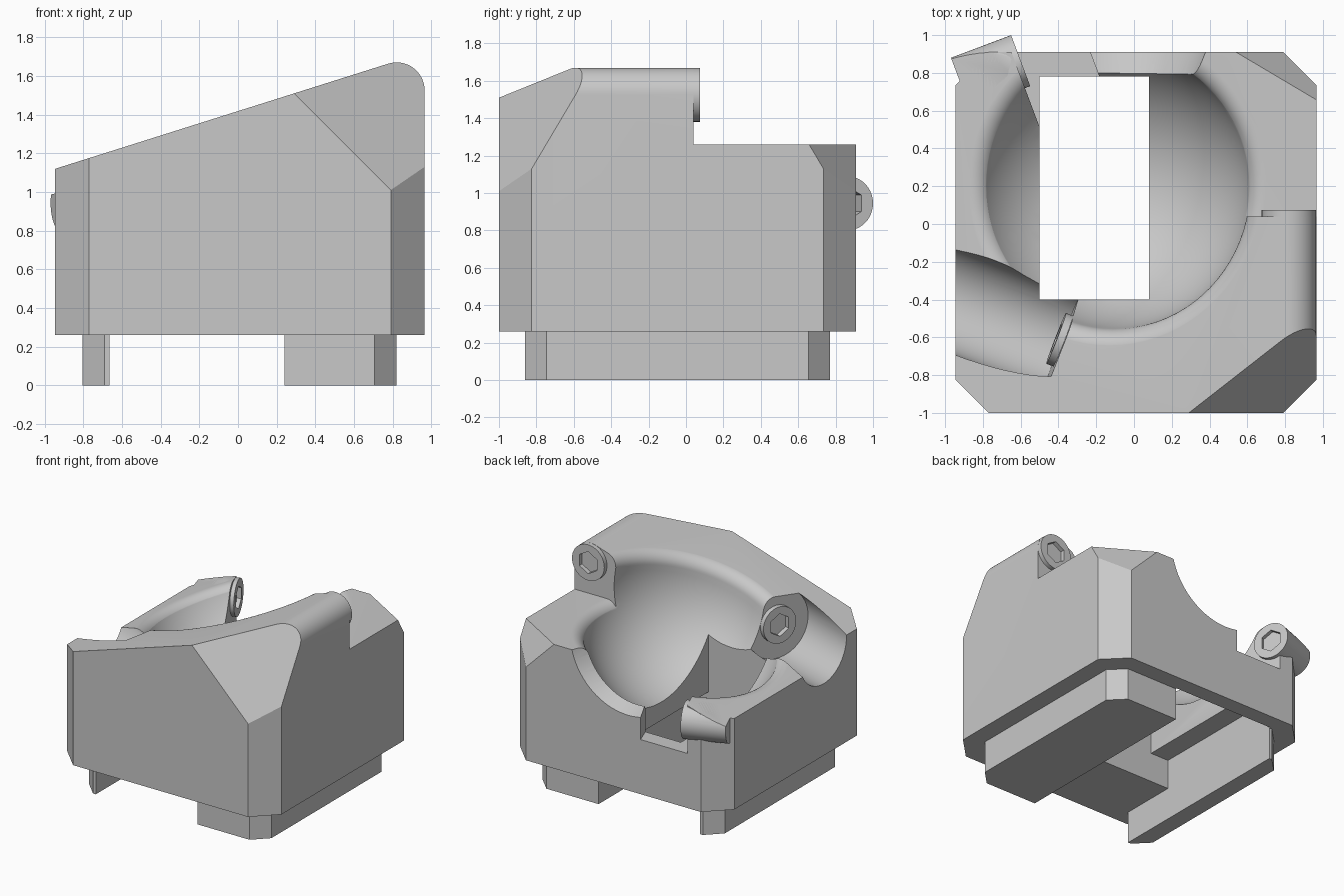
import bpy, bmesh, math
from mathutils import Vector, Matrix

if "Cube" in bpy.data.objects:
    bpy.data.objects.remove(bpy.data.objects["Cube"], do_unlink=True)

grey = bpy.data.materials.new("plain_grey")
grey.use_nodes = True
grey.diffuse_color = (0.58, 0.58, 0.58, 1)
grey.node_tree.nodes["Principled BSDF"].inputs["Base Color"].default_value = (0.58, 0.58, 0.58, 1)


def finish(name, bm):
    bmesh.ops.remove_doubles(bm, verts=bm.verts, dist=1e-5)
    bmesh.ops.recalc_face_normals(bm, faces=bm.faces)
    me = bpy.data.meshes.new(name)
    bm.to_mesh(me)
    bm.free()
    me.materials.append(grey)
    ob = bpy.data.objects.new(name, me)
    bpy.context.collection.objects.link(ob)
    return ob


def prism(name, pts, place, lo, hi):
    """Extrude a 2D outline between lo and hi; place maps (a, b, t) to xyz."""
    bm = bmesh.new()
    low = [bm.verts.new(place(a, b, lo)) for a, b in pts]
    top = [bm.verts.new(place(a, b, hi)) for a, b in pts]
    bm.faces.new(low)
    bm.faces.new(top)
    n = len(pts)
    for i in range(n):
        j = (i + 1) % n
        bm.faces.new((low[i], low[j], top[j], top[i]))
    return finish(name, bm)


def upright(a, b, t):
    return (a, b, t)


def sideways(a, b, t):
    return (a, t, b)


def block(name, x, y, z):
    return prism(name, [(x[0], y[0]), (x[1], y[0]), (x[1], y[1]), (x[0], y[1])], upright, *z)


def rod(name, start, direction, length, r, n=48, r2=None):
    d = Vector(direction).normalized()
    mid = Vector(start) + d * length / 2
    bm = bmesh.new()
    bmesh.ops.create_cone(bm, cap_ends=True, segments=n, radius1=r, radius2=r if r2 is None else r2,
                          depth=length,
                          matrix=Matrix.Translation(mid) @ d.to_track_quat('Z', 'Y').to_matrix().to_4x4())
    return finish(name, bm)


def combine(ob, tool, op='DIFFERENCE'):
    mod = ob.modifiers.new("cut", 'BOOLEAN')
    mod.operation, mod.solver, mod.object = op, 'EXACT', tool
    bpy.context.view_layer.objects.active = ob
    bpy.ops.object.modifier_apply(modifier=mod.name)
    bpy.data.objects.remove(tool, do_unlink=True)


def smooth(ob):
    bpy.ops.object.select_all(action='DESELECT')
    ob.select_set(True)
    bpy.context.view_layer.objects.active = ob
    bpy.ops.object.shade_smooth_by_angle(angle=math.radians(30))


# Housing: sloped profile with one rounded edge, corners trimmed by an octagon
X0, X1, Y0, Y1, C = -0.945, 0.965, -1.0, 0.91, 0.175
R_EDGE, EDGE_X, EDGE_Z = 0.145, 0.82, 1.525
arc = [(EDGE_X + R_EDGE * math.cos(math.radians(a)), EDGE_Z + R_EDGE * math.sin(math.radians(a)))
       for a in [107.5 * i / 16 for i in range(17)]]
housing = prism("housing", [(X0, 0.26), (X1, 0.26)] + arc + [(X0, 1.12)], sideways, Y0, Y1)
octagon = [(X0 + C, Y0), (X1 - C, Y0), (X1, Y0 + C), (X1, Y1 - C),
           (X1 - C, Y1), (X0 + C, Y1), (X0, Y1 - C), (X0, Y0 + C)]
combine(housing, prism("corner_trim", octagon, upright, 0.1, 2), 'INTERSECT')


# Lower steps: flat at the back, sloped along the low side
def side_step():
    return prism("side_step_cut", [(-2, 0.66), (-0.1, 1.26), (-0.1, 2), (-2, 2)], sideways, -0.36, 2)


combine(housing, block("step_cut", (-2, 2), (0.04, 2), (1.26, 2)))
combine(housing, side_step())

# Slanted cuts across the two tall corners
for sy, y in ((-1, Y0 + C), (1, Y1 - C)):
    n = Vector((0.455, 0.767 * sy, 0.455))
    combine(housing, rod("corner_cut", (X1, y, 1.13), n, 1, 2, 4))


# Bowl: part of a sphere with a rolled lip, for a rim that lies drop below the centre
def bowl(drop, lean, R, F=0.1):
    lip = math.sqrt((R + F) ** 2 - (drop + F) ** 2)
    tilt = math.atan2(drop + F, lip)
    profile = [(0, 0.6), (lip, 0.6)]
    for i in range(11):
        a = math.pi / 2 + (math.pi / 2 - tilt) * i / 10
        profile.append((lip + F * math.cos(a), -drop - F + F * math.sin(a)))
    for i in range(1, 25):
        a = tilt + (math.pi / 2 - tilt) * i / 24
        profile.append((R * math.cos(a) if i < 24 else 0, -R * math.sin(a)))
    bm = bmesh.new()
    vs = [bm.verts.new((r, 0, h)) for r, h in profile]
    es = [bm.edges.new(p) for p in zip(vs, vs[1:])]
    bmesh.ops.spin(bm, geom=vs + es, cent=(0, 0, 0), axis=(0, 0, 1), angle=math.tau, steps=80,
                   use_duplicate=False)
    bm.transform(Matrix.Translation((-0.13, 0.2, 1.378)) @ Matrix.Rotation(lean, 4, 'Y'))
    return finish("bowl_cut", bm)


combine(housing, bowl(0, -0.306, 0.76))
for drop, lean, x, y in ((0.121, -0.306, (-2, -0.1), (-0.36, 2)), (0.118, 0, (-0.12, 2), (0.04, 2))):
    lower_bowl = bowl(drop, lean, 0.757)
    combine(lower_bowl, block("bowl_limit", x, y, (0.85, 3)), 'INTERSECT')
    combine(housing, lower_bowl)

# Dip in the back rim
combine(housing, rod("rim_cut", (-0.12, 0.75, 1.38), (0, 1, 0), 0.2, 0.45, 64, 0.53))

# Hollow underside and the window into the bowl
combine(housing, block("underside_cut", (-0.665, 0.24), (-0.4, 0.78), (0, 0.5)))
combine(housing, block("window_cut", (-0.5, 0.08), (-0.4, 0.78), (0.2, 1.1)))

# Slot for the back roller, square to its axle
back_axis = Vector((0.936, 0.352, 0)).normalized()
side = Vector((-back_axis.y, back_axis.x, 0))
back_face = Vector((-0.6, 0.865, 0))
corners = [back_face + back_axis * t + side * s
           for t, s in ((-0.03, -0.38), (0.36, -0.38), (0.36, 0.25), (-0.03, 0.25))]
combine(housing, prism("slot_cut", [(c.x, c.y) for c in corners], upright, 0.7, 2))

# Trough that gives access to the front screw
front_axis = Vector((0.93, -0.36, -0.04)).normalized()
front_face = Vector((-0.375, -0.62, 1.09))
combine(housing, rod("trough_cut", front_face - front_axis * 1.2, front_axis, 1.2, 0.275, 64))
smooth(housing)


# Screws: round bosses with a deep hexagon socket in the end
def screw(name, face, axis, length, r=0.144):
    face, axis = Vector(face), Vector(axis)
    ob = rod(name, face - axis * length, axis, length, r)
    combine(ob, rod("socket_cut", face - axis * 0.11, axis, 0.2, r * 0.62, 6))
    return ob


back_screw = screw("back_screw", (back_face.x, back_face.y, 0.945), back_axis, 0.34)
combine(back_screw, side_step())
side_screw = screw("side_screw", (EDGE_X, 0.075, EDGE_Z), (0, 1, 0), 0.15)
front_screw = screw("front_screw", front_face - front_axis * 0.04, -front_axis, 0.13)
for ob in (back_screw, side_screw, front_screw):
    smooth(ob)

# Feet: two rails with their outer corners trimmed
FY0, FY1, FC = -0.86, 0.77, 0.115
for name, inner, outer in (("left_foot", 0.24, 0.82), ("right_foot", -0.665, -0.805)):
    cut = outer - math.copysign(FC, outer)
    prism(name, [(inner, FY0), (cut, FY0), (outer, FY0 + FC), (outer, FY1 - FC),
                 (cut, FY1), (inner, FY1)], upright, 0, 0.26)
